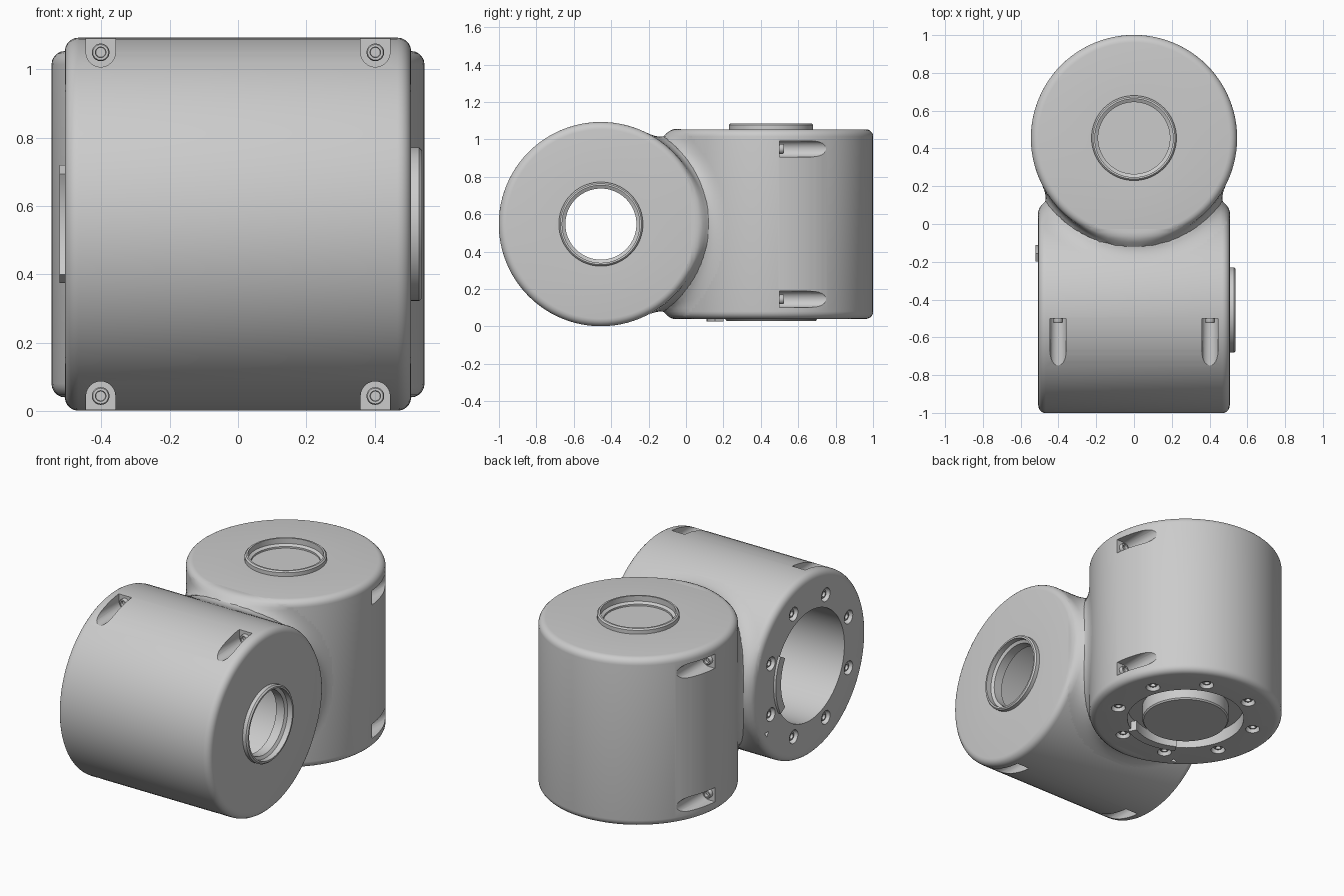
import bpy, bmesh
from math import sin, cos, pi, radians, hypot
from mathutils import Matrix, Vector

if "Cube" in bpy.data.objects:
    bpy.data.objects.remove(bpy.data.objects["Cube"])

R, H, BEV = 0.546, 0.507, 0.04           # barrel radius, half length, edge rounding
ZC = 0.547
# Each barrel is modelled along local z: flange at -z, raised lip at +z
FRAMES = {
    "rear": Matrix.Translation((0, 0.455, ZC)),
    "front": Matrix.Translation((0, -0.455, ZC)) @ Matrix(
        ((0, 0, 1, 0), (0, -1, 0, 0), (1, 0, 0, 0), (0, 0, 0, 1))),
}


def lathe(bm, profile, mat=Matrix(), segs=96, start=0.0, sweep=2 * pi):
    """Revolve a closed (radius, z) profile; a partial sweep gets end caps."""
    full = sweep > 6.28
    count = segs if full else segs + 1
    rings = []
    for i in range(count):
        a = start + sweep * i / segs
        rings.append([bm.verts.new(mat @ Vector((r * cos(a), r * sin(a), z))) for r, z in profile])
    n = len(profile)
    for i in range(segs):
        p, q = rings[i], rings[(i + 1) % count]
        for j in range(n):
            k = (j + 1) % n
            if profile[j][0] == 0 and profile[k][0] == 0:
                continue
            bm.faces.new((p[j], q[j], q[k], p[k]))
    if not full:
        bm.faces.new(rings[0])
        bm.faces.new(rings[-1])


def finish(bm, name, mat=Matrix(), merge=True):
    if merge:
        bmesh.ops.remove_doubles(bm, verts=bm.verts, dist=1e-5)
    bmesh.ops.recalc_face_normals(bm, faces=bm.faces)
    bm.transform(mat)
    me = bpy.data.meshes.new(name)
    bm.to_mesh(me)
    bm.free()
    ob = bpy.data.objects.new(name, me)
    bpy.context.collection.objects.link(ob)
    return ob


def smooth(ob, angle=32):
    bpy.ops.object.select_all(action='DESELECT')
    ob.select_set(True)
    bpy.context.view_layer.objects.active = ob
    bpy.ops.object.shade_smooth_by_angle(angle=radians(angle))


def bake(ob):
    """Apply all modifiers of an object."""
    dg = bpy.context.evaluated_depsgraph_get()
    me = bpy.data.meshes.new_from_object(ob.evaluated_get(dg))
    ob.modifiers.clear()
    ob.data = me


def arc(cr, cz, a0, steps=5):
    return [(cr + BEV * cos(a0 + pi / 2 * i / steps), cz + BEV * sin(a0 + pi / 2 * i / steps))
            for i in range(steps + 1)]


def screw_profile(r, h):
    return [(0, 0), (r, 0), (r, h * 0.8), (r * 0.88, h), (r * 0.6, h), (r * 0.55, h * 0.3), (0, h * 0.3)]


BARREL = ([(0.33, -H)] + arc(R - BEV, -H + BEV, -pi / 2) + arc(R - BEV, H - BEV, 0) +
          [(0.225, H), (0.225, 0.53), (0.217, 0.538), (0.207, 0.538), (0.207, 0.505),
           (0.19, 0.495), (0.19, 0.44), (0.33, 0.44)])
FLIP = Matrix.Rotation(pi, 4, 'X')
BOLTS = [Matrix.Translation((0.4 * cos(a), 0.4 * sin(a), -H)) @ FLIP
         for a in (pi / 8 + pi / 4 * i for i in range(8))]
POCKETS = [(sx, z) for sx in (-1, 1) for z in (-0.402, 0.402)]
PX, PY, PR = 0.503, 0.045, 0.043         # pocket centre, floor and radius

for label, frame in FRAMES.items():
    # barrel shell
    bm = bmesh.new()
    lathe(bm, BARREL)
    shell = finish(bm, label + "_barrel", frame)

    # cutter: flange counterbores, screw pockets, index mark
    bm = bmesh.new()
    for m in BOLTS:
        lathe(bm, [(0, -0.035), (0.034, -0.035), (0.044, 0.02), (0, 0.02)], m, 24)
    for sx, z in POCKETS:
        outline = [(sx * 0.65, z + PR)]
        outline += [(sx * (PX - PR * sin(pi * i / 12)), z + PR * cos(pi * i / 12)) for i in range(13)]
        outline += [(sx * 0.65, z - PR)]
        lo = [bm.verts.new((x, PY, zz)) for x, zz in outline]
        hi = [bm.verts.new((x, 0.7, zz)) for x, zz in outline]
        bm.faces.new(lo)
        bm.faces.new(hi)
        for i in range(len(lo)):
            j = (i + 1) % len(lo)
            bm.faces.new((lo[i], lo[j], hi[j], hi[i]))
    lathe(bm, [(0, -0.02), (0.02, -0.02), (0.02, 0.02), (0, 0.02)],
          Matrix.Translation((-0.255, -0.41, -H)), 3, start=radians(58))
    cutter = finish(bm, label + "_cutter", frame)
    cutter.hide_render = True
    mod = shell.modifiers.new("cut", 'BOOLEAN')
    mod.operation, mod.object, mod.solver = 'DIFFERENCE', cutter, 'EXACT'
    bake(shell)
    bpy.data.objects.remove(cutter)
    smooth(shell)

    # flange bolts and pocket screws
    bm = bmesh.new()
    for m in BOLTS:
        lathe(bm, screw_profile(0.026, 0.022), m @ Matrix.Translation((0, 0, -0.036)), 20)
    for sx, z in POCKETS:
        lathe(bm, screw_profile(0.026, 0.025),
              Matrix.Translation((sx * PX, PY - 0.002, z)) @ Matrix.Rotation(-pi / 2, 4, 'X'), 20)
    smooth(finish(bm, label + "_screws", frame))

    # curved key tab at the flange opening
    bm = bmesh.new()
    lathe(bm, [(0.295, -0.522), (0.345, -0.522), (0.345, -0.46), (0.295, -0.46)],
          segs=16, start=radians(-120), sweep=radians(60))
    smooth(finish(bm, label + "_key_tab", frame))

# rear barrel plugs: recessed cap under the lip, raised disc in the flange opening
bm = bmesh.new()
lathe(bm, [(0, 0.485), (0.2, 0.485), (0.2, 0.45), (0, 0.45)], segs=64)
smooth(finish(bm, "rear_top_cap", FRAMES["rear"]))
bm = bmesh.new()
lathe(bm, [(0, -0.518), (0.238, -0.518), (0.245, -0.51), (0.245, -0.43),
           (0.332, -0.43), (0.332, -0.40), (0, -0.40)], segs=64)
smooth(finish(bm, "rear_bottom_plug", FRAMES["rear"]))

# neck fillet: remeshed union pulled onto a smooth blend of both barrels
INVERSE = [f.inverted() for f in FRAMES.values()]


def distances(p):
    out = []
    for inv in INVERSE:
        q = inv @ p
        a, b = hypot(q.x, q.y) - R + BEV, abs(q.z) - H + BEV
        out.append(min(max(a, b), 0) + hypot(max(a, 0), max(b, 0)) - BEV)
    return out


def blend(p, k=0.13):
    a, b = distances(p)
    h = max(k - abs(a - b), 0) / k
    return min(a, b) - h * h * k / 4


bm = bmesh.new()
for f in FRAMES.values():
    lathe(bm, [(0, -H), (R, -H), (R, H), (0, H)], f, 64)
neck = finish(bm, "neck_fillet")
mod = neck.modifiers.new("union", 'REMESH')
mod.mode, mod.voxel_size = 'VOXEL', 0.018
bake(neck)
bm = bmesh.new()
bm.from_mesh(neck.data)
bmesh.ops.delete(bm, geom=[v for v in bm.verts if abs(v.co.y) > 0.4], context='VERTS')
for step in range(4):
    bm.normal_update()
    for v in bm.verts:
        v.co -= v.normal * blend(v.co) * 0.9
outside = {v for v in bm.verts if min(distances(v.co)) > 0.0006}
bmesh.ops.delete(bm, geom=[f for f in bm.faces if not any(v in outside for v in f.verts)], context='FACES')
bm.to_mesh(neck.data)
bm.free()
smooth(neck, 60)
